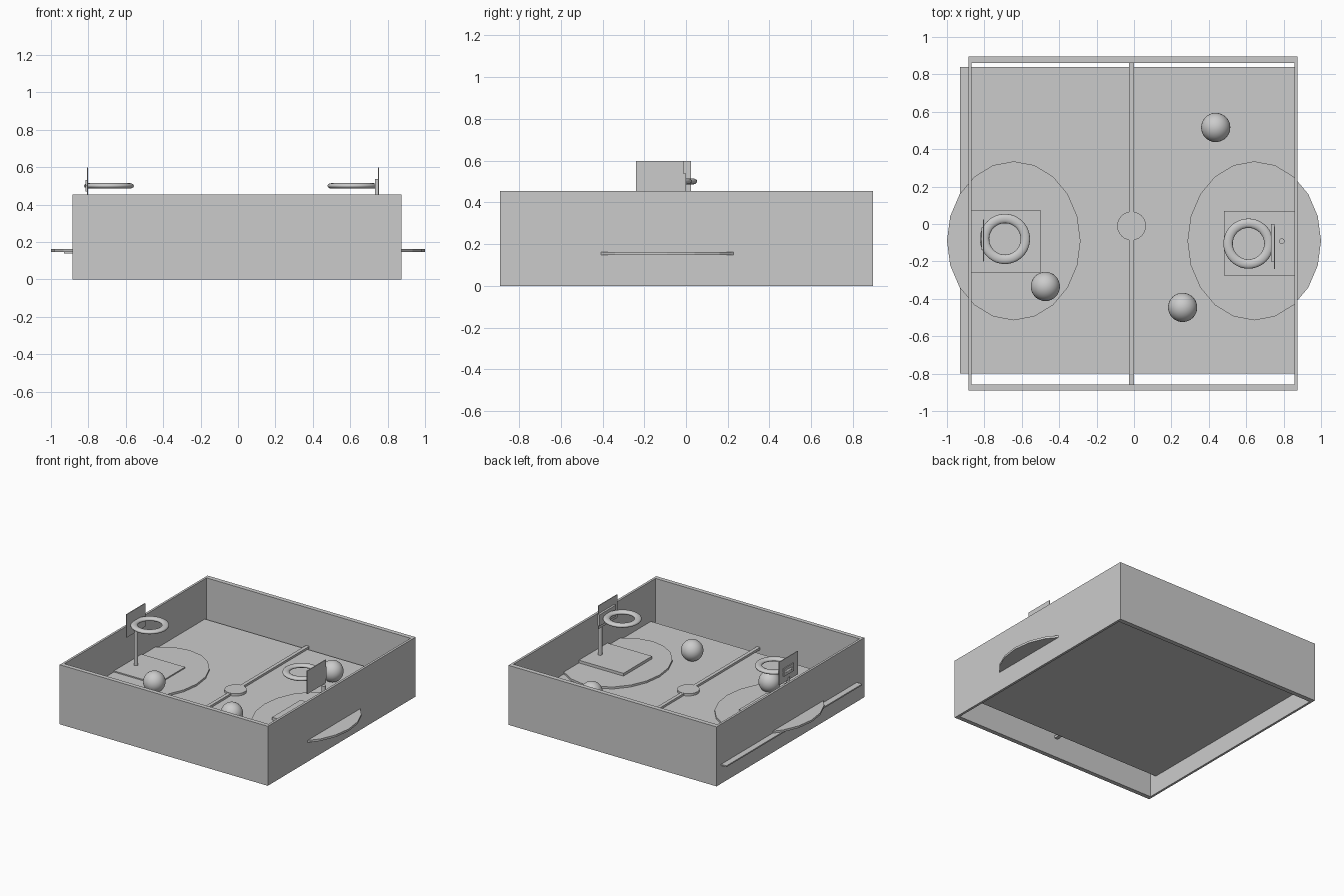
import bpy, math

if "Cube" in bpy.data.objects:
    bpy.data.objects.remove(bpy.data.objects["Cube"])


def box(name, x, y, z):
    """Box from (min, max) pairs on each axis."""
    bpy.ops.mesh.primitive_cube_add(size=1)
    ob = bpy.context.object
    ob.name = name
    ob.location = [(a + b) / 2 for a, b in (x, y, z)]
    ob.scale = [b - a for a, b in (x, y, z)]
    return ob


def disc(name, x, y, z, rx, ry, sides):
    """Flat cylinder with elliptical outline between two heights."""
    bpy.ops.mesh.primitive_cylinder_add(vertices=sides, radius=1, depth=1,
                                        location=(x, y, (z[0] + z[1]) / 2))
    ob = bpy.context.object
    ob.name = name
    ob.scale = (rx, ry, z[1] - z[0])
    return ob


def hoop(name, x, y, z):
    bpy.ops.mesh.primitive_torus_add(major_segments=48, minor_segments=12,
                                     major_radius=0.109, minor_radius=0.025,
                                     location=(x, y, z))
    ob = bpy.context.object
    ob.name = name
    ob.scale.z = 0.6
    bpy.ops.object.shade_smooth()


# Open surrounding wall: outer and inner rectangles joined as one ring
outer = [(-0.885, -0.89), (0.875, -0.89), (0.875, 0.895), (-0.885, 0.895)]
inner = [(-0.868, -0.857), (0.857, -0.857), (0.857, 0.86), (-0.868, 0.86)]
loops = [(outer, 0), (outer, 0.455), (inner, 0.455), (inner, 0)]
verts = [(x, y, z) for ring, z in loops for x, y in ring]
faces = []
for r in range(4):
    for i in range(4):
        j, s = (i + 1) % 4, (r + 1) % 4
        faces.append((r * 4 + i, r * 4 + j, s * 4 + j, s * 4 + i))
mesh = bpy.data.meshes.new("wall")
mesh.from_pydata(verts, [], faces)
bpy.context.collection.objects.link(bpy.data.objects.new("wall", mesh))

# Court floor and markings
box("floor", (-0.93, 0.867), (-0.80, 0.84), (0.138, 0.148))
box("centre_line", (-0.027, 0.0), (-0.857, 0.862), (0.146, 0.164))
disc("centre_circle", -0.013, -0.01, (0.146, 0.166), 0.077, 0.077, 24)
for side, sx in (("left", -1), ("right", 1)):
    arc = disc(side + "_arc", sx * 0.643, -0.09, (0.147, 0.163), 0.357, 0.425, 20)
    arc.rotation_euler.z = 0 if 20 % 4 == 0 else math.pi / 20
box("left_key", (-0.868, -0.50), (-0.26, 0.075), (0.147, 0.172))
box("right_key", (0.48, 0.857), (-0.275, 0.07), (0.147, 0.184))

# Left basket
disc("left_pole", -0.80, -0.09, (0.15, 0.44), 0.015, 0.015, 24)
box("left_backboard", (-0.808, -0.802), (-0.20, 0.025), (0.42, 0.597))
box("left_bracket", (-0.815, -0.806), (-0.14, -0.02), (0.47, 0.53))
hoop("left_hoop", -0.69, -0.08, 0.5)

# Right basket
disc("right_pole", 0.79, -0.092, (0.15, 0.44), 0.015, 0.015, 24)
box("right_backboard", (0.748, 0.754), (-0.24, -0.013), (0.42, 0.597))
box("right_bracket", (0.732, 0.75), (-0.20, 0.0), (0.45, 0.537))
hoop("right_hoop", 0.612, -0.105, 0.5)

# Balls
for n, (x, y) in enumerate([(0.437, 0.516), (-0.474, -0.334), (0.26, -0.446)]):
    bpy.ops.mesh.primitive_uv_sphere_add(segments=32, ring_count=16, radius=0.078,
                                         location=(x, y, 0.223))
    bpy.context.object.name = f"ball_{n + 1}"
    bpy.ops.object.shade_smooth()
